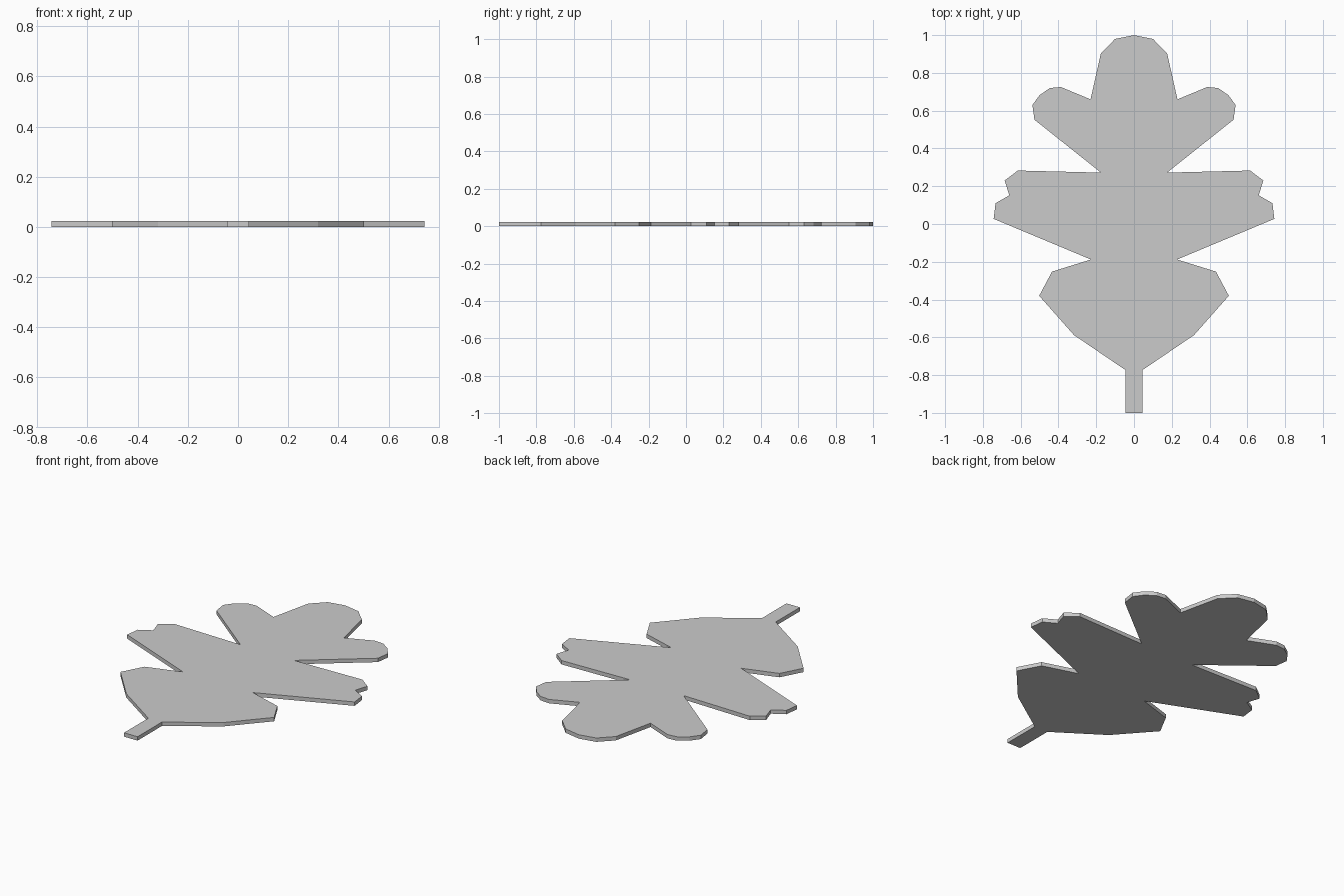
import bpy, bmesh

if "Cube" in bpy.data.objects:
    bpy.data.objects.remove(bpy.data.objects["Cube"])

THICKNESS = 0.023

# Right half of the leaf outline, from the tip down to the stalk
half = [
    (0, 1.0), (0.10, 0.98), (0.175, 0.905), (0.23, 0.66),                # tip lobe
    (0.387, 0.725), (0.445, 0.72), (0.50, 0.682), (0.538, 0.63),         # upper lobe
    (0.527, 0.552), (0.175, 0.272),
    (0.615, 0.283), (0.685, 0.23), (0.66, 0.152), (0.733, 0.11),         # middle lobe
    (0.743, 0.027), (0.228, -0.188),
    (0.434, -0.252), (0.502, -0.38), (0.318, -0.588),                    # lower lobe
    (0.044, -0.774), (0.044, -1.0),                                      # stalk
]
outline = half + [(-x, y) for x, y in reversed(half) if x > 0]

# Flat leaf face, extruded to a thin plate
bm = bmesh.new()
face = bm.faces.new([bm.verts.new((x, y, 0)) for x, y in outline])
top = bmesh.ops.extrude_face_region(bm, geom=[face], use_keep_orig=True)
verts = [g for g in top["geom"] if isinstance(g, bmesh.types.BMVert)]
bmesh.ops.translate(bm, vec=(0, 0, THICKNESS), verts=verts)
bmesh.ops.recalc_face_normals(bm, faces=bm.faces)

mesh = bpy.data.meshes.new("oak_leaf")
bm.to_mesh(mesh)
bm.free()
leaf = bpy.data.objects.new("oak_leaf", mesh)
bpy.context.collection.objects.link(leaf)
